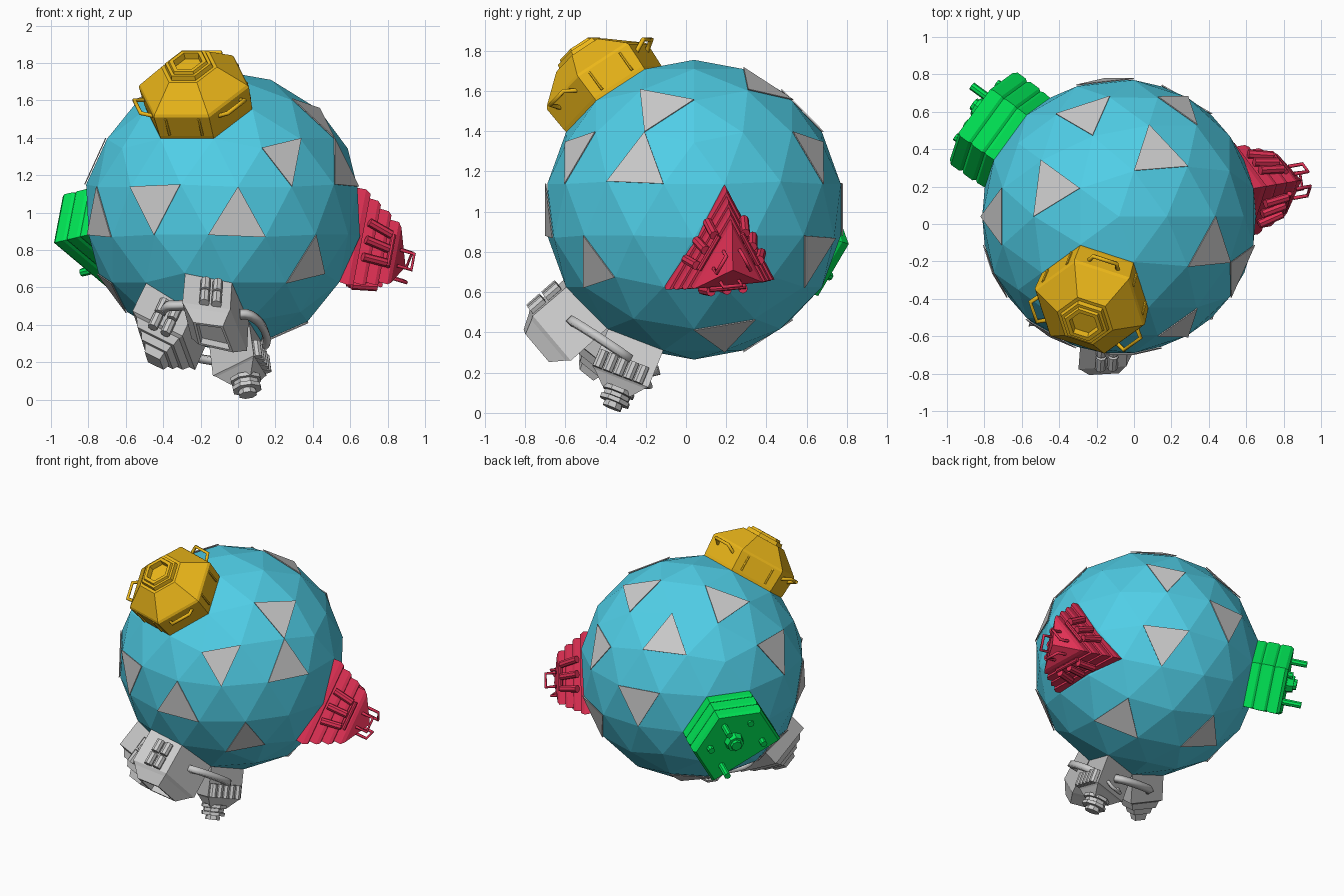
import bpy, bmesh, math
from mathutils import Vector, Matrix

if "Cube" in bpy.data.objects:
    bpy.data.objects.remove(bpy.data.objects["Cube"])

C, R = Vector((-0.08, 0.04, 1.01)), 0.745


def mat(name, col):
    m = bpy.data.materials.new(name)
    m.diffuse_color = (*col, 1)
    m.use_nodes = True
    m.node_tree.nodes["Principled BSDF"].inputs["Base Color"].default_value = m.diffuse_color
    return m


BLUE = mat("hull_blue", (0.08, 0.62, 0.80))
YELLOW = mat("pod_yellow", (0.85, 0.48, 0.01))
RED = mat("pod_red", (0.75, 0.03, 0.09))
GREEN = mat("pod_green", (0.0, 0.78, 0.09))


def finish(bm, name, m=None):
    me = bpy.data.meshes.new(name)
    bm.to_mesh(me)
    bm.free()
    ob = bpy.data.objects.new(name, me)
    bpy.context.collection.objects.link(ob)
    if m:
        me.materials.append(m)
    return ob


def G(az, z):
    """Unit point on the sphere from azimuth and height."""
    r, a = math.sqrt(1 - z * z), math.radians(az)
    return Vector((r * math.cos(a), r * math.sin(a), z))


# Geodesic hull: icosahedron with each face split in three
up = [G(72 * k, 0.4472) for k in range(5)]
lo = [G(36 + 72 * k, -0.4472) for k in range(5)]
N, S = Vector((0, 0, 1)), Vector((0, 0, -1))
ico = []
for k in range(5):
    j = (k + 1) % 5
    ico += [(N, up[k], up[j]), (up[k], lo[k], up[j]),
            (lo[k], lo[j], up[j]), (S, lo[j], lo[k])]
tris = []
for a, b, c in ico:
    p = lambda i, j: (a + (b - a) * i / 3 + (c - a) * j / 3).normalized()
    for i in range(3):
        for j in range(3 - i):
            tris.append((p(i, j), p(i + 1, j), p(i, j + 1)))
            if i + j < 2:
                tris.append((p(i + 1, j), p(i + 1, j + 1), p(i, j + 1)))
bm = bmesh.new()
for t in tris:
    bm.faces.new([bm.verts.new(C + q * R) for q in t])
bmesh.ops.remove_doubles(bm, verts=bm.verts, dist=0.001)
bmesh.ops.recalc_face_normals(bm, faces=bm.faces)
finish(bm, "hull", BLUE)

# Grey panels laid over the hull faces nearest these points
spots = [(0, -.7, .96), (-.45, -.6, 1.05), (.26, -.54, 1.3), (.39, -.47, .71),
         (-.74, -.25, .96), (.58, -.25, 1.23), (.41, -.14, 1.53), (.27, .19, .37),
         (-.68, -.07, .58), (-.26, .58, 1.49), (.11, .38, 1.64), (.27, .63, 1.28),
         (-.44, .2, 1.64), (-.77, .04, 1.3), (-.15, .77, 1.05), (.23, .69, .8),
         (-.3, .3, .36)]
bm = bmesh.new()
for s in spots:
    d = (Vector(s) - C).normalized()
    t = max(tris, key=lambda t: (t[0] + t[1] + t[2]).normalized().dot(d))
    top = [bm.verts.new(C + q * R * 1.014) for q in t]
    low = [bm.verts.new(C + q * R * 1.006) for q in t]
    bm.faces.new(top)
    bm.faces.new(low[::-1])
    for i in range(3):
        bm.faces.new((low[i], low[i - 2], top[i - 2], top[i]))
bmesh.ops.recalc_face_normals(bm, faces=bm.faces)
finish(bm, "hull_panels")


class Pod:
    """Stack of rings grown outward from a polygon of hull points."""

    def __init__(self, name, pts, rings, m=None):
        self.m = m
        P = [C + q * R for q in pts]
        self.c = c = sum(P, Vector()) / len(P)
        n = sum(((P[i - 1] - c).cross(P[i] - c) for i in range(len(P))), Vector()).normalized()
        if n.dot(c - C) < 0:
            P.reverse()
            n = -n
        self.n = n
        self.flat = [(q - c) - n * (q - c).dot(n) for q in P]
        bm = bmesh.new()
        loops = [[bm.verts.new(C + (q - C) * 0.98) for q in P]]
        loops += [[bm.verts.new(c + n * h + f * s) for f in self.flat] for h, s in rings]
        for A, B in zip(loops, loops[1:]):
            for i in range(len(A)):
                bm.faces.new((A[i - 1], A[i], B[i], B[i - 1]))
        bm.faces.new(loops[0][::-1])
        bm.faces.new(loops[-1])
        bmesh.ops.remove_doubles(bm, verts=bm.verts, dist=0.0005)
        bmesh.ops.recalc_face_normals(bm, faces=bm.faces)
        finish(bm, name, m)

    def at(self, i, t, h, s=1.0, out=0.0):
        """Point on wall i at fraction t and height h, pushed outwards."""
        a, b = self.flat[i], self.flat[(i + 1) % len(self.flat)]
        o = (b - a).cross(self.n).normalized()
        return self.c + self.n * h + a.lerp(b, t) * s + o * out

    def side(self, q):
        """Index of the wall whose centre is nearest to a point."""
        return min(range(len(self.flat)), key=lambda i: (self.at(i, .5, 0) - q).length)

    def handle(self, name, i, h, w, out, s=1.0, r=0.012):
        tube(name, [self.at(i, .5 - w, h, s), self.at(i, .5 - w * .8, h + .03, s, out),
                    self.at(i, .5 + w * .8, h + .03, s, out), self.at(i, .5 + w, h, s)], r, self.m)


def tube(name, pts, r, m=None, res=1):
    cu = bpy.data.curves.new(name, 'CURVE')
    cu.dimensions = '3D'
    cu.bevel_depth, cu.bevel_resolution, cu.use_fill_caps = r, res, True
    sp = cu.splines.new('POLY')
    sp.points.add(len(pts) - 1)
    for q, v in zip(sp.points, pts):
        q.co = (*v, 1)
    ob = bpy.data.objects.new(name, cu)
    bpy.context.collection.objects.link(ob)
    if m:
        cu.materials.append(m)


def rods(name, ends, r, m=None, seg=8):
    bm = bmesh.new()
    for a, b in ends:
        M = Matrix.Translation((a + b) / 2) @ (b - a).to_track_quat('Z', 'Y').to_matrix().to_4x4()
        bmesh.ops.create_cone(bm, cap_ends=True, segments=seg, radius1=r, radius2=r,
                              depth=(b - a).length, matrix=M)
    finish(bm, name, m)


# Yellow hexagonal pod with a framed hatch and three handles
yel = Pod("yellow_pod", [G(252 - 13.6, .515), G(252 + 13.6, .515), G(288, .727), G(288, .939),
                         G(216, .939), G(216, .727)],
          [(.02, 1.0), (.15, 1.03), (.165, 1.0), (.285, .52), (.285, .45), (.31, .43), (.31, .37),
           (.325, .35), (.325, .27), (.29, .25)], YELLOW)
for k, q in enumerate([C + N * R, C + up[3] * R, C + up[4] * R]):
    yel.handle("yellow_handle_%d" % k, yel.side(q), .11, .27, .06)
low = yel.side(C + G(252, .4) * R)
for k in range(3):
    i = (low + 2 * k) % 6
    rods("yellow_door_rib_%d" % k, [(yel.at(i, t, .03, 1.02), yel.at(i, t, .14, 1.03)) for t in (.2, .8)],
         .008, YELLOW, 6)

# Red triangular stepped pod with a pyramid nose
red = Pod("red_pod", [G(11.8, .1716), G(-13.6, -.515), G(36, -.4472)],
          [(.05, 1.0), (.08, .95), (.08, .88), (.13, .88), (.15, .83), (.15, .77), (.20, .77),
           (.22, .72), (.22, .65), (.27, .65), (.29, .58), (.37, 0)], RED)
for i in range(3):
    rods("red_tanks_%d" % i, [(red.at(i, t, .10, .90, .02), red.at(i, t, .235, .73, .02))
                              for t in (.3, .5, .7)], .024, RED)
    rods("red_rail_%d" % i, [(red.at(i, .25, .25, .66, .015), red.at(i, .75, .25, .66, .015))], .014, RED)
    b = [red.at(i, t, .31, .46) for t in (.32, .68)]
    tube("red_handle_%d" % i, [b[0], b[0] + red.n * .08, b[1] + red.n * .08, b[1]], .01, RED)

# Green five-sided pod of three slabs, with fittings on its end
gre = Pod("green_pod", [G(132.2, .1716), G(155.8, .1716), G(168.2, -.1716), G(130.4, -.515),
                        G(119.8, -.1716)],
          [(.05, 1.0), (.065, .97), (.08, 1.01), (.14, 1.01), (.155, .97), (.17, 1.01),
           (.225, 1.01), (.245, .95)], GREEN)
ends = []
for i, l in enumerate((.05, .14, .06, .03, .12)):
    a = gre.c + gre.flat[i] * .6 + gre.n * .23
    ends.append((a, a + gre.n * l))
rods("green_posts", ends, .022, GREEN)
bm = bmesh.new()
for q in (.11, .07):
    M = Matrix.Translation(gre.c + gre.n * (.32 - q * .5)) @ gre.n.to_track_quat('Z', 'Y').to_matrix().to_4x4()
    bmesh.ops.create_cone(bm, cap_ends=True, segments=8, radius1=q * .6, radius2=q * .5, depth=.05, matrix=M)
finish(bm, "green_end_boss", GREEN)

# Three linked grey pods under the front
V, M252, N252 = G(252, -.4472), G(252, -.727), G(252, -.939)
Q274, Q229 = G(274.4, -.515), G(229.6, -.515)
F288, F216, N324 = G(288, -.7947), G(216, -.7947), G(324, -.939)
front = Pod("front_grey_pod", [V, Q274, F288, M252],
            [(.23, 1.0), (.25, .9), (.32, .62), (.32, .52), (.28, .48)])
left = Pod("left_grey_pod", [Q229, M252, N252, F216],
           [(.18, 1.0), (.19, .85), (.235, .72), (.235, .6), (.275, .5), (.275, .38), (.32, .3)])
lower = Pod("lower_grey_pod", [F288, N324, N252],
            [(.20, 1.0), (.21, .9), (.27, .5)])


def mid(a, b):
    return C + (a + b) / 2 * R


# Lower nozzle of stacked discs
for k, (h, r) in enumerate([(.25, .085), (.275, .07), (.30, .08), (.33, .05)]):
    a = lower.c + lower.n * h
    rods("nozzle_disc_%d" % k, [(a, a + lower.n * .022)], r, None, 8)
rods("nozzle_core", [(lower.c + lower.n * .2, lower.c + lower.n * .345)], .045)

# Tanks strapped to the pod walls
for nm, pod, q in (("front", front, mid(V, Q274)), ("left", left, mid(Q229, M252))):
    i = pod.side(q)
    rods(nm + "_tanks", [(pod.at(i, t, h, 1, .015), pod.at(i, t, h + .085, 1, .015))
                         for t in (.3, .55) for h in (.04, .14)], .028)
i = lower.side(mid(F288, N324))
rods("lower_tanks", [(lower.at(i, t, .11, 1, .015), lower.at(i, t, .2, 1, .015))
                     for t in (.18, .36, .54, .72, .9)], .026)
i = lower.side(mid(N324, N252))
lower.handle("lower_handle", i, .15, .2, .04)

# Curved ducts joining neighbouring pods
for nm, (A, qa), (B, qb) in (
        ("right_duct", (front, mid(Q274, F288)), (lower, mid(F288, N324))),
        ("left_duct", (front, mid(V, M252)), (left, mid(Q229, M252))),
        ("rear_duct", (left, mid(N252, F216)), (lower, mid(N324, N252)))):
    i, j = A.side(qa), B.side(qb)
    a, a1 = A.at(i, .5, .1), A.at(i, .5, .1, 1, .11)
    b, b1 = B.at(j, .5, .1), B.at(j, .5, .1, 1, .11)
    path = []
    for k in range(11):
        t = k / 10
        path.append(a * (1 - t) ** 3 + a1 * 3 * t * (1 - t) ** 2 + b1 * 3 * t * t * (1 - t) + b * t ** 3)
    tube(nm, path, .028, None, 0)
